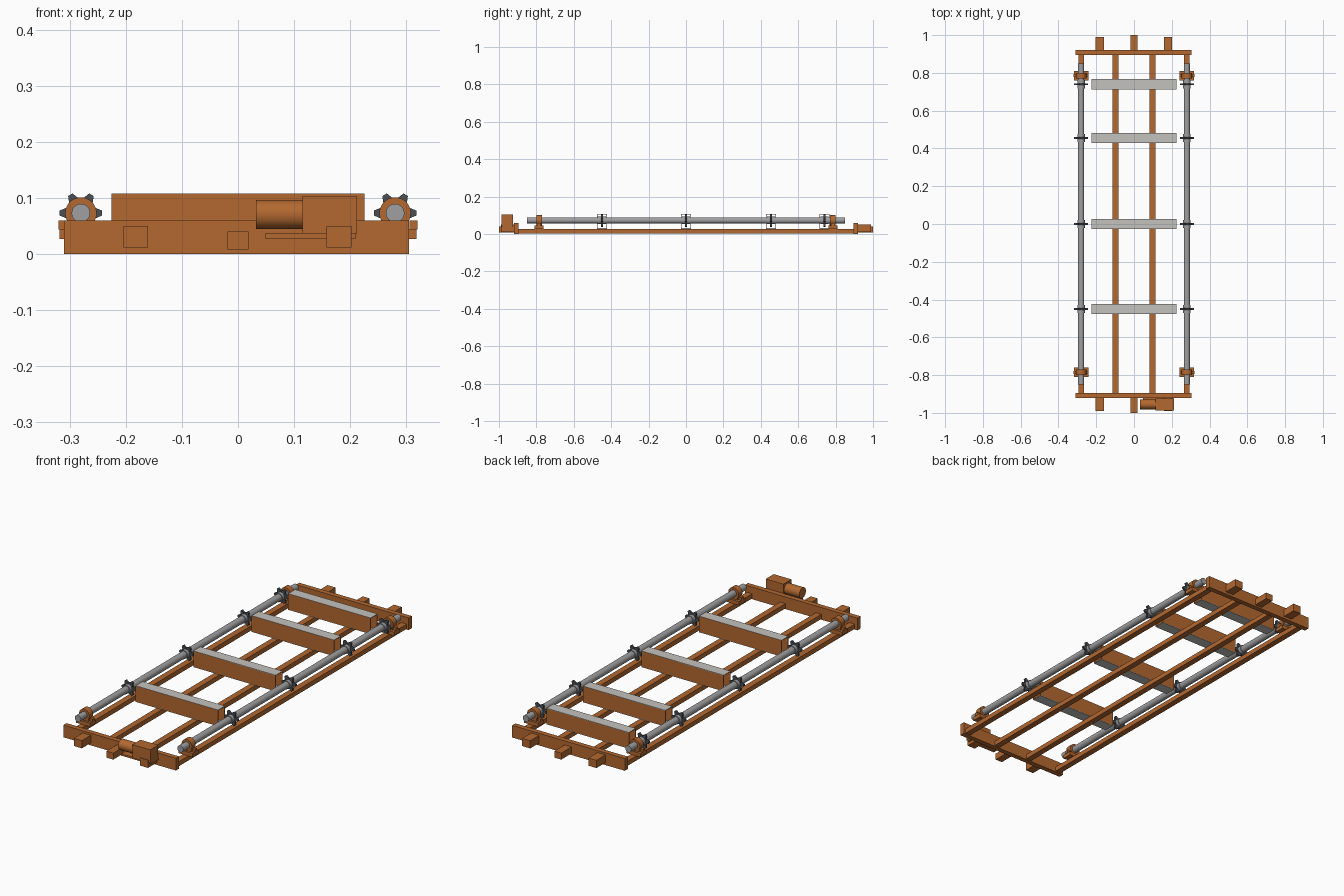
import bpy, bmesh
from math import pi, cos, sin

if "Cube" in bpy.data.objects:
    bpy.data.objects.remove(bpy.data.objects["Cube"])


def material(name, rgb):
    m = bpy.data.materials.new(name)
    m.diffuse_color = (*rgb, 1)
    m.use_nodes = True
    m.node_tree.nodes["Principled BSDF"].inputs["Base Color"].default_value = m.diffuse_color
    return m


ORANGE = material("orange_paint", (0.45, 0.14, 0.03))
STEEL = material("steel", (0.35, 0.35, 0.36))
DARK = material("dark_steel", (0.07, 0.08, 0.09))
PALE = material("pale_wear_strip", (0.55, 0.54, 0.51))


def finish(name, bm, mat, smooth=False):
    bmesh.ops.recalc_face_normals(bm, faces=bm.faces)
    me = bpy.data.meshes.new(name)
    bm.to_mesh(me)
    bm.free()
    me.materials.append(mat)
    ob = bpy.data.objects.new(name, me)
    bpy.context.collection.objects.link(ob)
    if smooth:
        bpy.ops.object.select_all(action='DESELECT')
        bpy.context.view_layer.objects.active = ob
        ob.select_set(True)
        bpy.ops.object.shade_smooth_by_angle()
    return ob


def box(name, x, y, z, mat=ORANGE):
    """Box from (min, max) ranges on each axis."""
    bm = bmesh.new()
    bmesh.ops.create_cube(bm, size=1)
    for v in bm.verts:
        v.co = [(r[0] + r[1]) / 2 + c * (r[1] - r[0]) for r, c in zip((x, y, z), v.co)]
    return finish(name, bm, mat)


def prism(name, profile, y0, y1, mat, smooth=False):
    """Extrude an x-z profile along y."""
    bm = bmesh.new()
    face = bm.faces.new([bm.verts.new((x, y0, z)) for x, z in profile])
    ext = bmesh.ops.extrude_face_region(bm, geom=[face])
    moved = [g for g in ext["geom"] if isinstance(g, bmesh.types.BMVert)]
    bmesh.ops.translate(bm, verts=moved, vec=(0, y1 - y0, 0))
    return finish(name, bm, mat, smooth)


def circle(x, z, r, n=32):
    return [(x + r * cos(2 * pi * i / n), z + r * sin(2 * pi * i / n)) for i in range(n)]


def tooth_wheel(x, z, root=0.026, tip=0.038, teeth=6):
    pts = []
    for i in range(teeth):
        a = 2 * pi * i / teeth
        for da, r in ((-0.40, root), (-0.12, tip), (0.12, tip), (0.40, root)):
            pts.append((x + r * cos(a + da), z + r * sin(a + da)))
    return pts


SHAFT_Z = 0.073
SLATS = (-0.45, 0.0, 0.455, 0.74)

# Base frame: end plates, long rails and projecting stubs
for s, end in ((-1, "front"), (1, "back")):
    yr = lambda a, b: tuple(sorted((s * a, s * b)))
    box(f"{end}_end_plate", (-0.31, 0.305), yr(0.895, 0.92), (0, 0.06))
    for i, x in enumerate((-0.182, 0.18)):
        box(f"{end}_side_stub_{i}", (x - 0.022, x + 0.022), yr(0.918, 0.99), (0.012, 0.05))
    box(f"{end}_centre_stub", (-0.019, 0.019), yr(0.918, 1.0), (0.008, 0.04))
for i, x in enumerate((-0.28, -0.098, 0.098, 0.28)):
    box(f"long_rail_{i}", (x - 0.015, x + 0.015), (-0.897, 0.897), (0.004, 0.027))

# Shafts with bearings and toothed wheels on both sides
for x, side in ((-0.28, "left"), (0.28, "right")):
    prism(f"{side}_shaft", circle(x, SHAFT_Z, 0.0165), -0.85, 0.85, STEEL, True)
    for y, end in ((-0.785, "front"), (0.785, "back")):
        n = f"{side}_{end}_bearing"
        box(n + "_foot", (x - 0.038, x + 0.038), (y - 0.024, y + 0.024), (0.027, 0.045))
        box(n + "_neck", (x - 0.022, x + 0.022), (y - 0.013, y + 0.013), (0.044, 0.065))
        prism(n + "_ring", circle(x, SHAFT_Z, 0.028), y - 0.015, y + 0.015, ORANGE, True)
        for d in (-0.033, 0.033):
            box(n + "_bolt", (x + d - 0.007, x + d + 0.007), (y - 0.008, y + 0.008), (0.044, 0.06))
    for i, y in enumerate(SLATS):
        prism(f"{side}_sprocket_{i}", tooth_wheel(x, SHAFT_Z), y - 0.005, y + 0.005, DARK)
        prism(f"{side}_sprocket_hub_{i}", circle(x, SHAFT_Z, 0.02, 24), y - 0.022, y + 0.022, STEEL, True)

# Hollow cross slats: orange walls, pale top and bottom strips
for i, y in enumerate(SLATS):
    w, t = 0.027, 0.003
    for s in (-1, 1):
        a, b = sorted((y + s * w, y + s * (w - t)))
        box(f"slat_wall_{i}", (-0.225, 0.225), (a, b), (0.03, 0.107))
    box(f"slat_top_{i}", (-0.225, 0.225), (y - w, y + w), (0.105, 0.108), PALE)
    box(f"slat_bottom_{i}", (-0.225, 0.225), (y - w, y + w), (0.028, 0.031), PALE)

# Drive: motor, gearbox and mounting plate
box("gearbox", (0.115, 0.212), (-0.987, -0.925), (0.037, 0.103))
box("drive_plate", (0.048, 0.21), (-0.98, -0.918), (0.028, 0.037))
motor = prism("motor", circle(0, 0, 0.026), -0.041, 0.042, ORANGE, True)
motor.rotation_euler = (0, 0, pi / 2)
motor.location = (0.074, -0.955, 0.0705)
